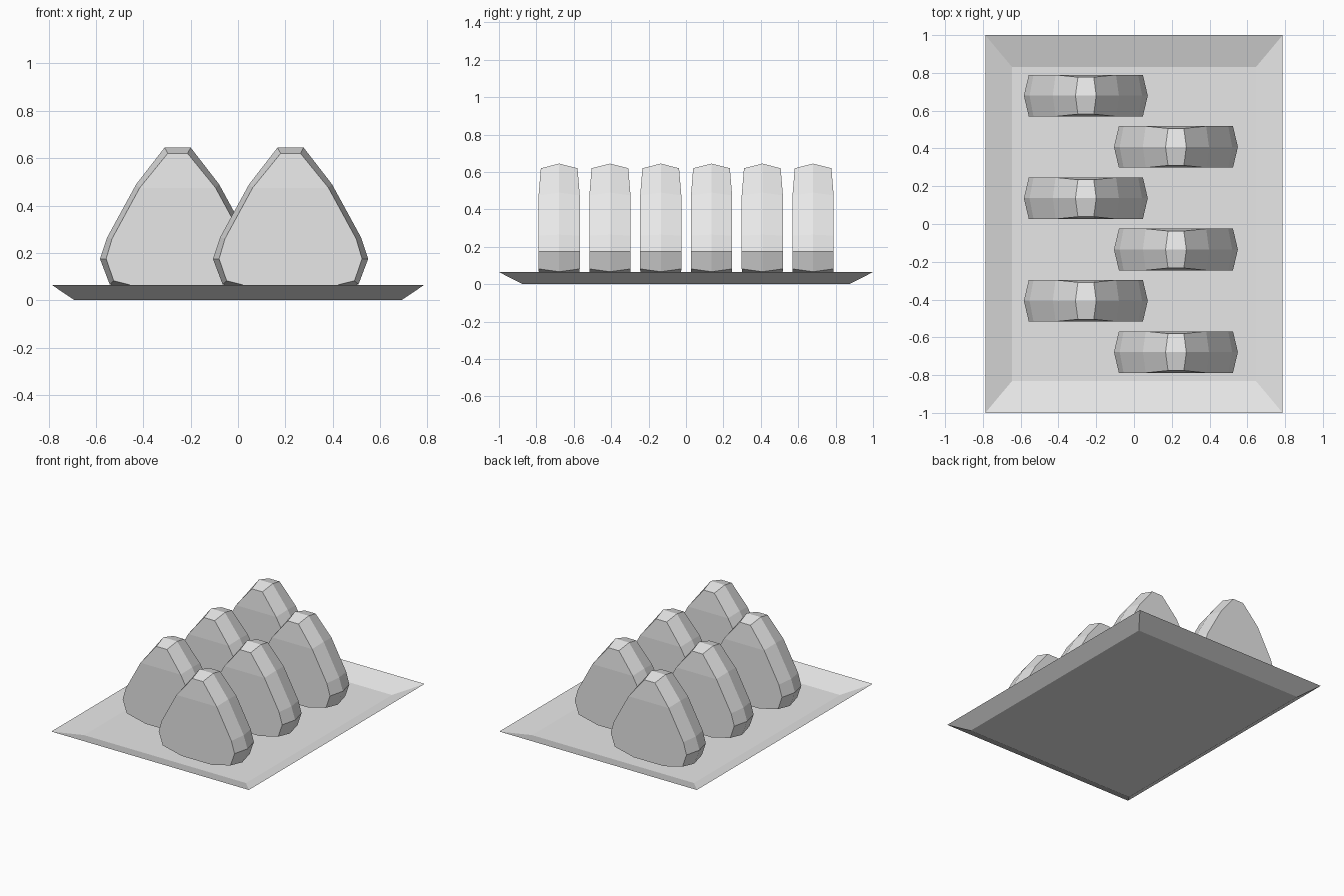
import bpy
import bmesh

if "Cube" in bpy.data.objects:
    bpy.data.objects.remove(bpy.data.objects["Cube"], do_unlink=True)

grey = bpy.data.materials.new("light_grey")
grey.use_nodes = True
grey.diffuse_color = (0.8, 0.8, 0.8, 1)
grey.node_tree.nodes["Principled BSDF"].inputs["Base Color"].default_value = (0.8, 0.8, 0.8, 1)


def bridge(bm, a, b):
    """Join two closed loops with quads."""
    for i in range(len(a)):
        j = (i + 1) % len(a)
        bm.faces.new((a[i], a[j], b[j], b[i]))


def finish(bm, name, location=(0, 0, 0)):
    bmesh.ops.recalc_face_normals(bm, faces=bm.faces)
    mesh = bpy.data.meshes.new(name)
    bm.to_mesh(mesh)
    bm.free()
    mesh.materials.append(grey)
    obj = bpy.data.objects.new(name, mesh)
    obj.location = location
    bpy.context.collection.objects.link(obj)
    return obj


# Tray: underside, sharp rim and sunken floor as stacked rectangles
bm = bmesh.new()
rings = []
for hx, hy, z in ((0.69, 0.872, 0), (0.787, 1, 0.065), (0.645, 0.83, 0.012)):
    rings.append([bm.verts.new((sx * hx, sy * hy, z))
                  for sx, sy in ((-1, -1), (1, -1), (1, 1), (-1, 1))])
bridge(bm, rings[0], rings[1])
bridge(bm, rings[1], rings[2])
bm.faces.new(rings[0])
bm.faces.new(rings[2])
finish(bm, "tray")

# Right half of each outline, top to bottom: half width, height
RIDGE = [(0.055, 0.645), (0.175, 0.49), (0.298, 0.265), (0.328, 0.175), (0.287, 0.067), (0.12, 0.02)]
FACE = [(0.042, 0.62), (0.16, 0.475), (0.277, 0.26), (0.302, 0.175), (0.27, 0.082), (0.12, 0.045)]
DEPTH = [0.098, 0.11, 0.11, 0.11, 0.11, 0.108]


def outline(bm, half, side):
    """Mirror a half outline into a closed loop at one side of the body."""
    pts = [(x, side * d, z) for (x, z), d in zip(half, DEPTH)]
    pts += [(-x, y, z) for x, y, z in reversed(pts)]
    return [bm.verts.new(p) for p in pts]


def rice_ball(name, x, y):
    bm = bmesh.new()
    ridge = outline(bm, RIDGE, 0)
    for side in (-1, 1):
        face = outline(bm, FACE, side)
        bridge(bm, ridge, face)
        # flat lower face plus slightly tilted upper face
        bm.faces.new((face[0], face[1], face[-2], face[-1]))
        bm.faces.new(face[1:-1])
    return finish(bm, name, (x, y, 0))


# Two staggered columns of rounded triangles
for i in range(6):
    rice_ball(f"rice_ball_{i + 1}", -0.255 if i % 2 else 0.222, -0.678 + 0.2715 * i)
